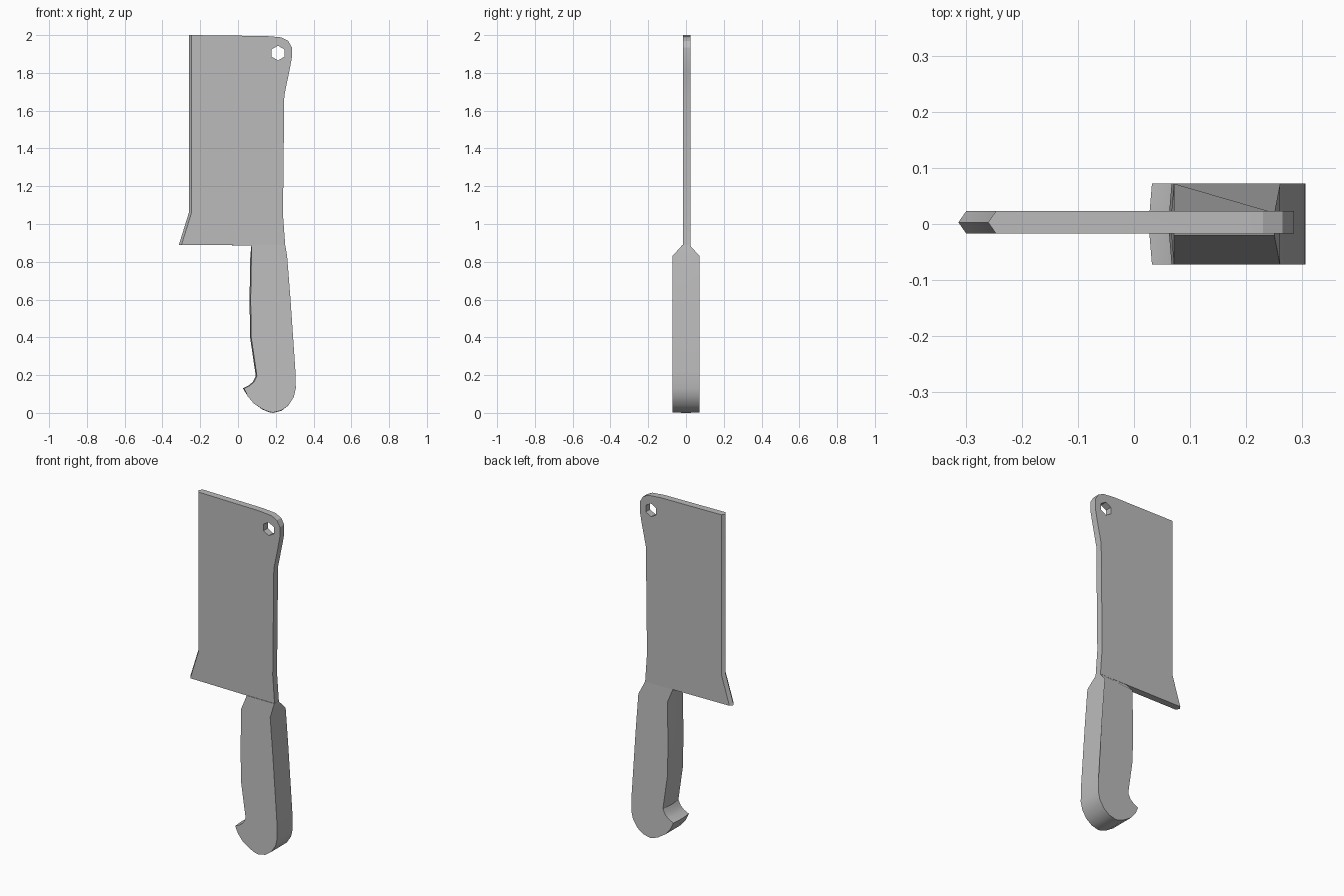
import bpy, bmesh, math

if "Cube" in bpy.data.objects:
    bpy.data.objects.remove(bpy.data.objects["Cube"])

steel = bpy.data.materials.new("grey steel")
steel.diffuse_color = (0.5, 0.5, 0.5, 1)
steel.use_nodes = True
steel.node_tree.nodes["Principled BSDF"].inputs["Base Color"].default_value = steel.diffuse_color


def loft(name, rings, angle):
    """Join matching closed rings of points and cap both ends."""
    bm = bmesh.new()
    loops = [[bm.verts.new(p) for p in ring] for ring in rings]
    n = len(loops[0])
    for a, b in zip(loops, loops[1:]):
        for i in range(n):
            j = (i + 1) % n
            bm.faces.new((a[i], a[j], b[j], b[i]))
    bm.faces.new(loops[0])
    bm.faces.new(loops[-1])
    bmesh.ops.recalc_face_normals(bm, faces=bm.faces)
    mesh = bpy.data.meshes.new(name)
    bm.to_mesh(mesh)
    bm.free()
    obj = bpy.data.objects.new(name, mesh)
    bpy.context.collection.objects.link(obj)
    mesh.materials.append(steel)
    bpy.context.view_layer.objects.active = obj
    obj.select_set(True)
    bpy.ops.object.shade_smooth_by_angle(angle=math.radians(angle))
    obj.select_set(False)
    return obj


# Blade: flat slab whose left side narrows to a cutting edge
spine = [(0.15, 1.995), (0.23, 1.988), (0.265, 1.97), (0.285, 1.935),
         (0.285, 1.88), (0.272, 1.81), (0.245, 1.68), (0.238, 1.05), (0.25, 0.885)]
edge = [(-0.313, 0.89), (-0.26, 1.06), (-0.26, 2.0)]
shoulder = [(x + 0.014, z) for x, z in edge]
front = [(x, -0.017, z) for x, z in spine + shoulder]
middle = [(x, 0.003, z) for x, z in spine + edge]
back = [(x, 0.023, z) for x, z in spine + shoulder]
blade = loft("blade", [front, middle, back], 20)

# Hanging hole through the top corner
bpy.ops.mesh.primitive_cylinder_add(vertices=6, radius=0.039, depth=0.3,
                                    location=(0.212, 0, 1.905),
                                    rotation=(math.pi / 2, 0, 0))
cutter = bpy.context.object
cutter.name = "hole_cutter"
cutter.data.materials.append(steel)
cutter.hide_render = True
cutter.hide_set(True)
hole = blade.modifiers.new("hanging hole", "BOOLEAN")
hole.operation = "DIFFERENCE"
hole.solver = "EXACT"
hole.object = cutter

# Handle: curved grip with a hooked butt, chamfered where it meets the blade
grip = [(0.071, 0.888), (0.071, 0.83), (0.067, 0.6), (0.07, 0.4), (0.1, 0.195),
        (0.085, 0.165), (0.063, 0.145), (0.032, 0.13), (0.05, 0.09), (0.083, 0.05),
        (0.13, 0.02), (0.16, 0.007), (0.185, 0.002), (0.23, 0.013), (0.267, 0.04),
        (0.295, 0.083), (0.306, 0.13), (0.304, 0.22), (0.278, 0.6),
        (0.26, 0.83), (0.25, 0.888)]


def side(s):
    return [(x, s * (0.02 if z > 0.85 else 0.072), z) for x, z in grip]


# Slight bulge along the centre line of the grip, strongest on the finger side
bulge = [(x - 0.006 if 0.1 < z < 0.85 and x < 0.18 else x, 0,
          z - 0.002 if z < 0.03 else z) for x, z in grip]
loft("handle", [side(-1), bulge, side(1)], 30)
